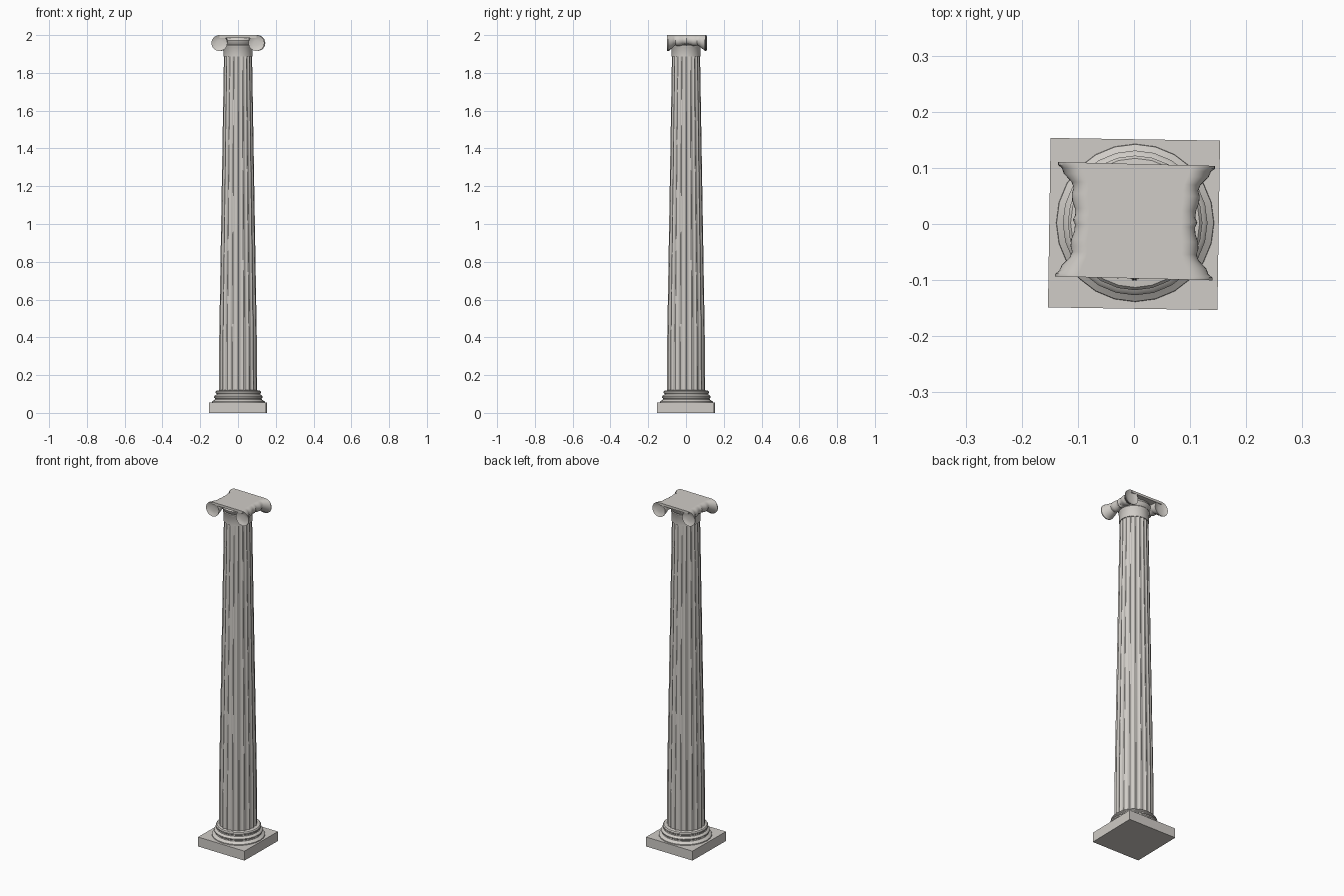
import bpy, bmesh, math
from mathutils import Matrix

if "Cube" in bpy.data.objects:
    bpy.data.objects.remove(bpy.data.objects["Cube"])

stone = bpy.data.materials.new("pale stone")
stone.diffuse_color = (0.63, 0.605, 0.57, 1)
stone.use_nodes = True
stone.node_tree.nodes["Principled BSDF"].inputs["Base Color"].default_value = stone.diffuse_color


def loft(name, rings, offset=(0, 0), turn=0, angle=35):
    """Skin closed rings of equal length and cap both ends."""
    bm = bmesh.new()
    vr = [[bm.verts.new(p) for p in ring] for ring in rings]
    n = len(vr[0])
    for a, b in zip(vr, vr[1:]):
        for i in range(n):
            j = (i + 1) % n
            bm.faces.new((a[i], a[j], b[j], b[i]))
    bm.faces.new(vr[0][::-1])
    bm.faces.new(vr[-1])
    bmesh.ops.recalc_face_normals(bm, faces=bm.faces)
    bm.transform(Matrix.Translation((*offset, 0)) @ Matrix.Rotation(math.radians(turn), 4, 'Z'))
    me = bpy.data.meshes.new(name)
    bm.to_mesh(me)
    bm.free()
    me.materials.append(stone)
    ob = bpy.data.objects.new(name, me)
    bpy.context.collection.objects.link(ob)
    bpy.ops.object.select_all(action='DESELECT')
    ob.select_set(True)
    bpy.context.view_layer.objects.active = ob
    bpy.ops.object.shade_smooth_by_angle(angle=math.radians(angle))
    return ob


def circle(r, z, n=24):
    return [(r * math.cos(2 * math.pi * i / n), r * math.sin(2 * math.pi * i / n), z) for i in range(n)]


def lathe(name, profile, **kw):
    return loft(name, [circle(r, z) for r, z in profile], **kw)


# square plinth, very slightly turned
def square(h, z):
    return [(-h, -h, z), (h, -h, z), (h, h, z), (-h, h, z)]


loft("plinth", [square(0.151, 0), square(0.151, 0.055)], turn=-0.9)

# moulded round base
lathe("base_moulding", [
    (0.141, 0.053), (0.140, 0.060), (0.131, 0.066), (0.124, 0.071), (0.123, 0.076),
    (0.128, 0.080), (0.129, 0.086), (0.125, 0.092), (0.117, 0.096), (0.116, 0.102),
    (0.120, 0.106), (0.120, 0.112), (0.115, 0.118), (0.100, 0.120)], offset=(0.002, 0.002))

# fluted, tapering shaft
FLUTES, STEPS = 20, 6


def fluted(r, z):
    ring = []
    for i in range(FLUTES * STEPS):
        t = (i % STEPS) / (STEPS - 1)
        a = 2 * math.pi * (i // STEPS + 0.1 + 0.86 * t) / FLUTES
        rr = r * (1 - 0.06 * math.sin(math.pi * t))
        ring.append((rr * math.cos(a), rr * math.sin(a), z))
    return ring


loft("shaft", [fluted(0.101, 0.115), fluted(0.0995, 0.4), fluted(0.0745, 1.888)], angle=25)

# plain neck and echinus under the capital
lathe("neck", [(0.077, 1.886), (0.077, 1.935), (0.080, 1.940), (0.080, 1.946),
               (0.077, 1.950), (0.086, 1.962), (0.089, 1.972), (0.084, 1.980), (0.080, 1.990)])

# scrolled capital: the rolls shrink toward the waist, staying tangent to the top
HALF_Y, INNER, CAP = 0.102, 0.056, dict(offset=(0.002, 0.005), turn=-1.4)
WAIST = [(1.0, 0.042), (0.95, 0.042), (0.90, 0.0385), (0.80, 0.0365), (0.66, 0.0295), (0.56, 0.0275),
         (0.46, 0.029), (0.34, 0.0285), (0.20, 0.026), (0.08, 0.0255), (0.0, 0.0275)]
stations = [(-t * HALF_Y, r) for t, r in WAIST] + [(t * HALF_Y, r) for t, r in WAIST[-2::-1]]


def roll(side, y, r, shrink=1.0, n=28):
    return [(side * (INNER + r + shrink * r * math.cos(2 * math.pi * i / n)), y,
             2 - r + shrink * r * math.sin(2 * math.pi * i / n)) for i in range(n)]


for side, label in ((-1, "left"), (1, "right")):
    R = 0.042
    dish = [(0.35, 0.008), (0.65, 0.006), (0.88, 0.002)]  # shallow cupped ends
    rings = [roll(side, -HALF_Y + d, R, s) for s, d in dish]
    rings += [roll(side, y, r) for y, r in stations]
    rings += [roll(side, HALF_Y - d, R, s) for s, d in dish[::-1]]
    loft(label + "_scroll", rings, **CAP)

# top slab bridging the two scrolls
slab = []
for y, r in stations:
    w = INNER + r
    slab.append([(-w, y, 2), (w, y, 2), (w, y, 1.986), (-w, y, 1.986)])
loft("capital_slab", slab, **CAP)
